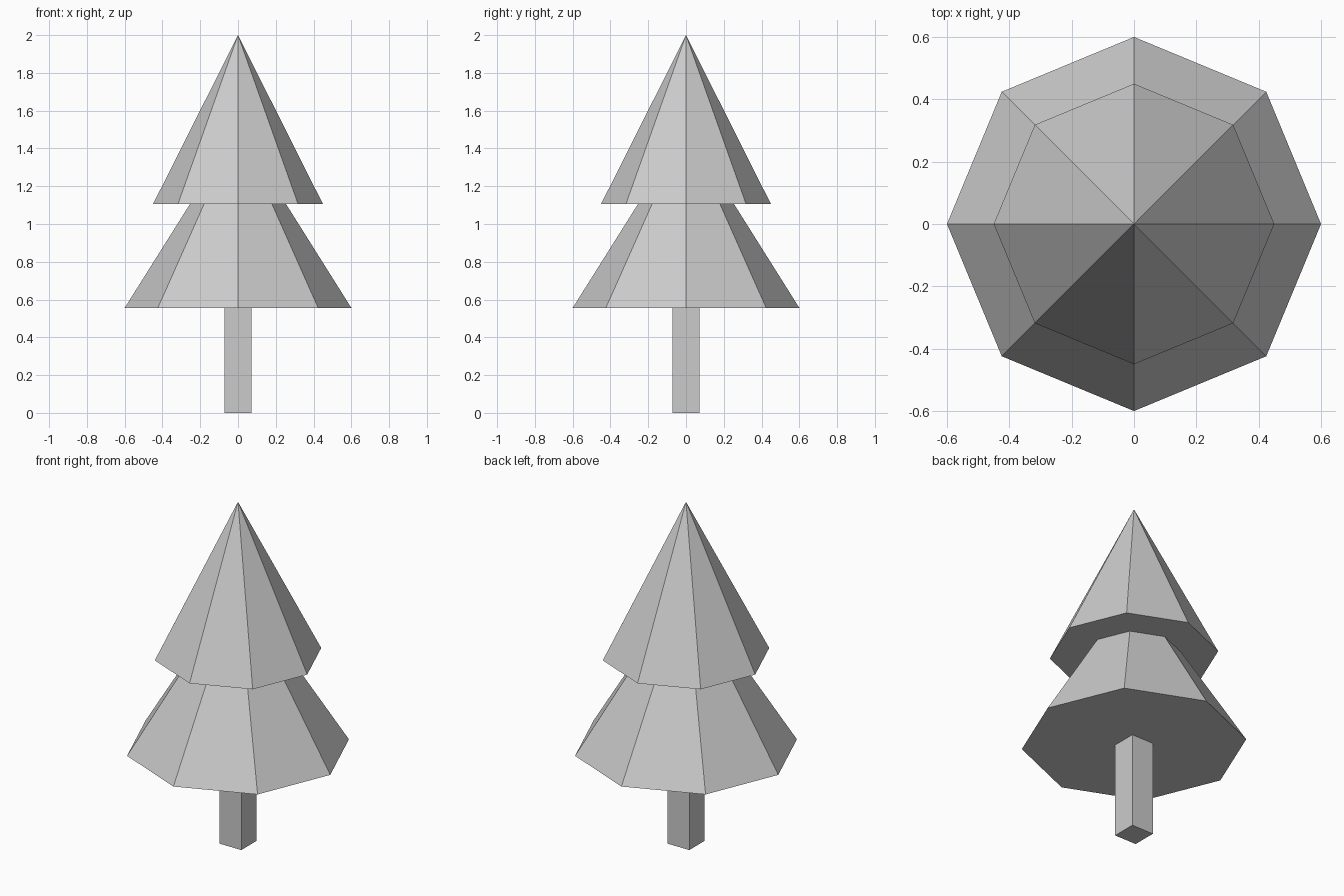
import bpy
from math import radians

if "Cube" in bpy.data.objects:
    bpy.data.objects.remove(bpy.data.objects["Cube"])


def tapered(name, sides, r_bottom, r_top, z_bottom, z_top, turn=0):
    """Flat-shaded prism or pyramid standing between two heights."""
    bpy.ops.mesh.primitive_cone_add(
        vertices=sides, radius1=r_bottom, radius2=r_top,
        depth=z_top - z_bottom, end_fill_type='NGON',
        location=(0, 0, (z_bottom + z_top) / 2), rotation=(0, 0, radians(turn)))
    obj = bpy.context.object
    obj.name = name
    return obj


# Square trunk, turned so its sides face the axes
tapered("trunk", 4, 0.101, 0.101, 0.0, 0.556, 45)

# Eight-sided foliage tiers; the lower tip is hidden inside the upper tier
tapered("lower_foliage", 8, 0.6, 0.0, 0.556, 1.51)
tapered("upper_foliage", 8, 0.45, 0.0, 1.105, 2.0)
